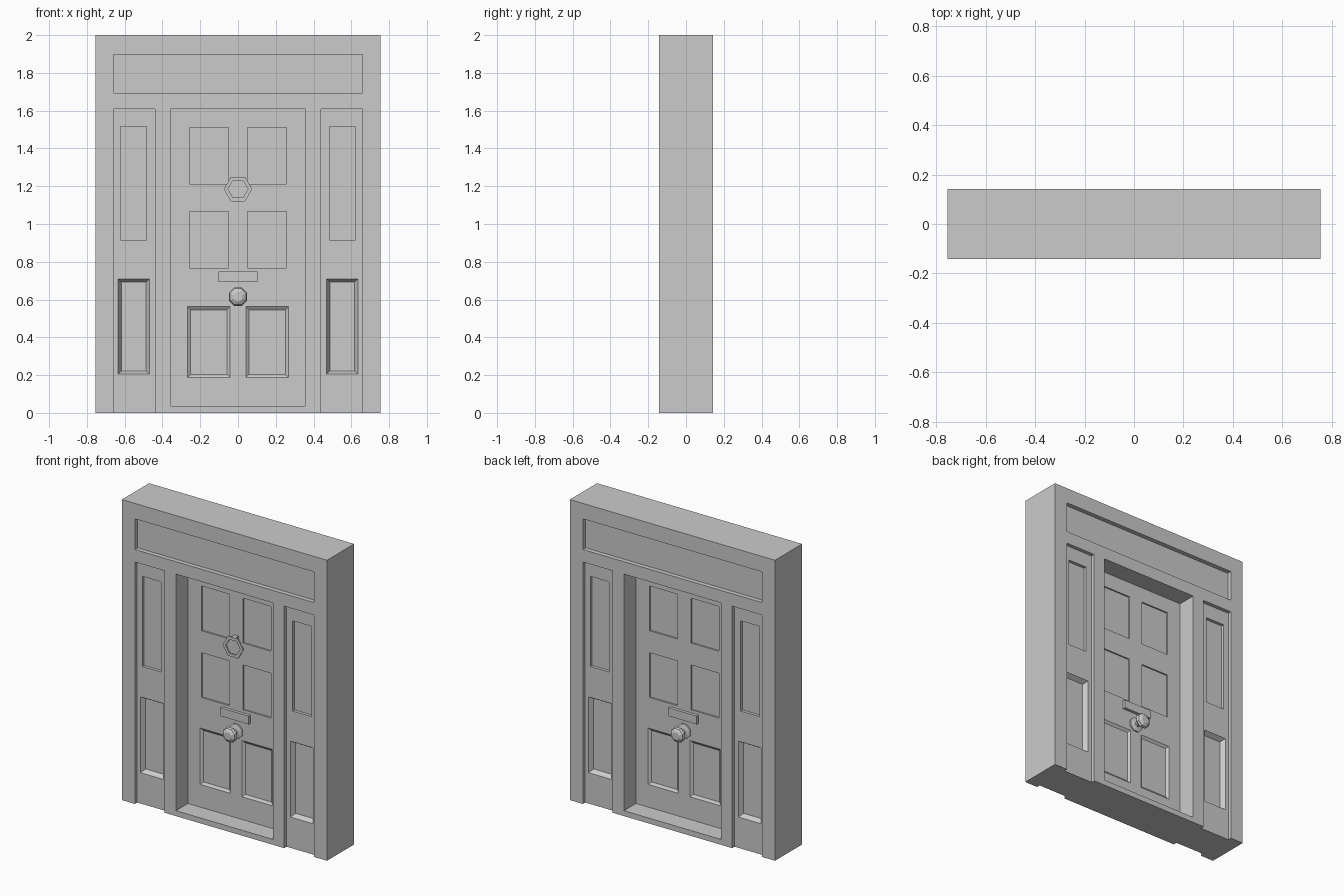
import bpy
import bmesh
import math
from mathutils import Matrix

if "Cube" in bpy.data.objects:
    bpy.data.objects.remove(bpy.data.objects["Cube"], do_unlink=True)

grey = bpy.data.materials.new("plain_grey")
grey.use_nodes = True
grey.diffuse_color = (0.6, 0.6, 0.6, 1)
bsdf = grey.node_tree.nodes["Principled BSDF"]
bsdf.inputs["Base Color"].default_value = grey.diffuse_color
bsdf.inputs["Roughness"].default_value = 0.8

HALF_DEPTH = 0.1425   # half thickness of the surround
DOOR_HALF = 0.0165    # half thickness of the door leaf


def make_object(name, bm):
    bmesh.ops.recalc_face_normals(bm, faces=bm.faces)
    mesh = bpy.data.meshes.new(name)
    bm.to_mesh(mesh)
    bm.free()
    mesh.materials.append(grey)
    obj = bpy.data.objects.new(name, mesh)
    bpy.context.collection.objects.link(obj)
    return obj


def rect_loft(name, sections):
    """Solid through rectangles (x0, x1, z0, z1, y)."""
    bm = bmesh.new()
    rings = [[bm.verts.new(p) for p in
              ((x0, y, z0), (x1, y, z0), (x1, y, z1), (x0, y, z1))]
             for x0, x1, z0, z1, y in sections]
    for a, b in zip(rings, rings[1:]):
        for i in range(4):
            j = (i + 1) % 4
            bm.faces.new((a[i], a[j], b[j], b[i]))
    bm.faces.new(rings[0])
    bm.faces.new(rings[-1])
    return make_object(name, bm)


def box(name, x0, x1, z0, z1, y0, y1):
    return rect_loft(name, [(x0, x1, z0, z1, y0), (x0, x1, z0, z1, y1)])


def cut(target, cutter):
    cutter.hide_render = True
    mod = target.modifiers.new("recess", 'BOOLEAN')
    mod.operation = 'DIFFERENCE'
    mod.solver = 'EXACT'
    mod.object = cutter
    bpy.context.view_layer.objects.active = target
    bpy.ops.object.modifier_apply(modifier=mod.name)
    bpy.data.objects.remove(cutter, do_unlink=True)


def pocket(target, rect, surface, depth, inset=0.0, sides=(-1, 1)):
    """Sink a straight or sloped recess into the front and back surfaces."""
    x0, x1, z0, z1 = rect
    over = 0.004
    grow = inset * over / depth
    for side in sides:
        outer = (x0 - grow, x1 + grow, z0 - grow, z1 + grow,
                 side * (surface + over))
        inner = (x0 + inset, x1 - inset, z0 + inset, z1 - inset,
                 side * (surface - depth))
        cut(target, rect_loft("recess_cutter", [outer, inner]))


def mirrored(rect, sign):
    x0, x1, z0, z1 = rect
    return (x0, x1, z0, z1) if sign > 0 else (-x1, -x0, z0, z1)


def turned(name, profile, segments, side, z, hollow=False):
    """Revolve (radius, distance) points about the y axis, off the door."""
    bm = bmesh.new()
    turn = 0 if hollow else math.pi / segments
    rings = []
    for r, d in profile:
        rings.append([bm.verts.new((r * math.cos(turn + math.tau * i / segments),
                                    side * (DOOR_HALF + d),
                                    z + r * math.sin(turn + math.tau * i / segments)))
                      for i in range(segments)])
    pairs = list(zip(rings, rings[1:]))
    if hollow:
        pairs.append((rings[-1], rings[0]))
    else:
        bm.faces.new(rings[0])
        bm.faces.new(rings[-1])
    for a, b in pairs:
        for i in range(segments):
            j = (i + 1) % segments
            bm.faces.new((a[i], a[j], b[j], b[i]))
    return make_object(name, bm)


# Surround with doorway, transom and side bays
frame = box("door_surround", -0.755, 0.755, 0, 2, -HALF_DEPTH, HALF_DEPTH)
cut(frame, box("doorway_cutter", -0.357, 0.357, 0.036, 1.61, -0.3, 0.3))
pocket(frame, (-0.66, 0.66, 1.693, 1.897), HALF_DEPTH, 0.03)
BAY = 0.025
for sign in (-1, 1):
    pocket(frame, mirrored((0.44, 0.66, -0.1, 1.61), sign), HALF_DEPTH, BAY)
    pocket(frame, mirrored((0.484, 0.622, 0.915, 1.515), sign),
           HALF_DEPTH - BAY, 0.02)
    pocket(frame, mirrored((0.468, 0.636, 0.205, 0.71), sign),
           HALF_DEPTH - BAY, 0.03, inset=0.018)

# Door leaf with four square panels and two sloped lower panels
door = box("door_leaf", -0.357, 0.357, 0.036, 1.61, -DOOR_HALF, DOOR_HALF)
for sign in (-1, 1):
    for z0, z1 in ((1.212, 1.51), (0.768, 1.066)):
        pocket(door, mirrored((0.05, 0.256, z0, z1), sign), DOOR_HALF, 0.01)
    pocket(door, mirrored((0.042, 0.267, 0.187, 0.562), sign),
           DOOR_HALF, 0.012, inset=0.016)

# Letter plate and faceted knob on both faces
KNOB = [(0.05, 0), (0.05, 0.008), (0.018, 0.016), (0.018, 0.042),
        (0.034, 0.048), (0.052, 0.066), (0.046, 0.08), (0.026, 0.092)]
for side, label in ((-1, "front"), (1, "back")):
    box(label + "_letter_plate", -0.104, 0.104, 0.693, 0.748,
        side * DOOR_HALF, side * (DOOR_HALF + 0.02))
    turned(label + "_knob", KNOB, 8, side, 0.615)

# Hexagonal knocker ring hung from a small hinge, front only
RING = [(0.075, 0.028), (0.064, 0.022), (0.053, 0.028),
        (0.053, 0.038), (0.064, 0.042), (0.075, 0.038)]
turned("knocker_ring", [RING[i] for i in (0, 2, 3, 5)], 6, -1, 1.185, hollow=True)
box("knocker_hinge", -0.014, 0.014, 1.231, 1.249,
    -DOOR_HALF, -(DOOR_HALF + 0.032))
